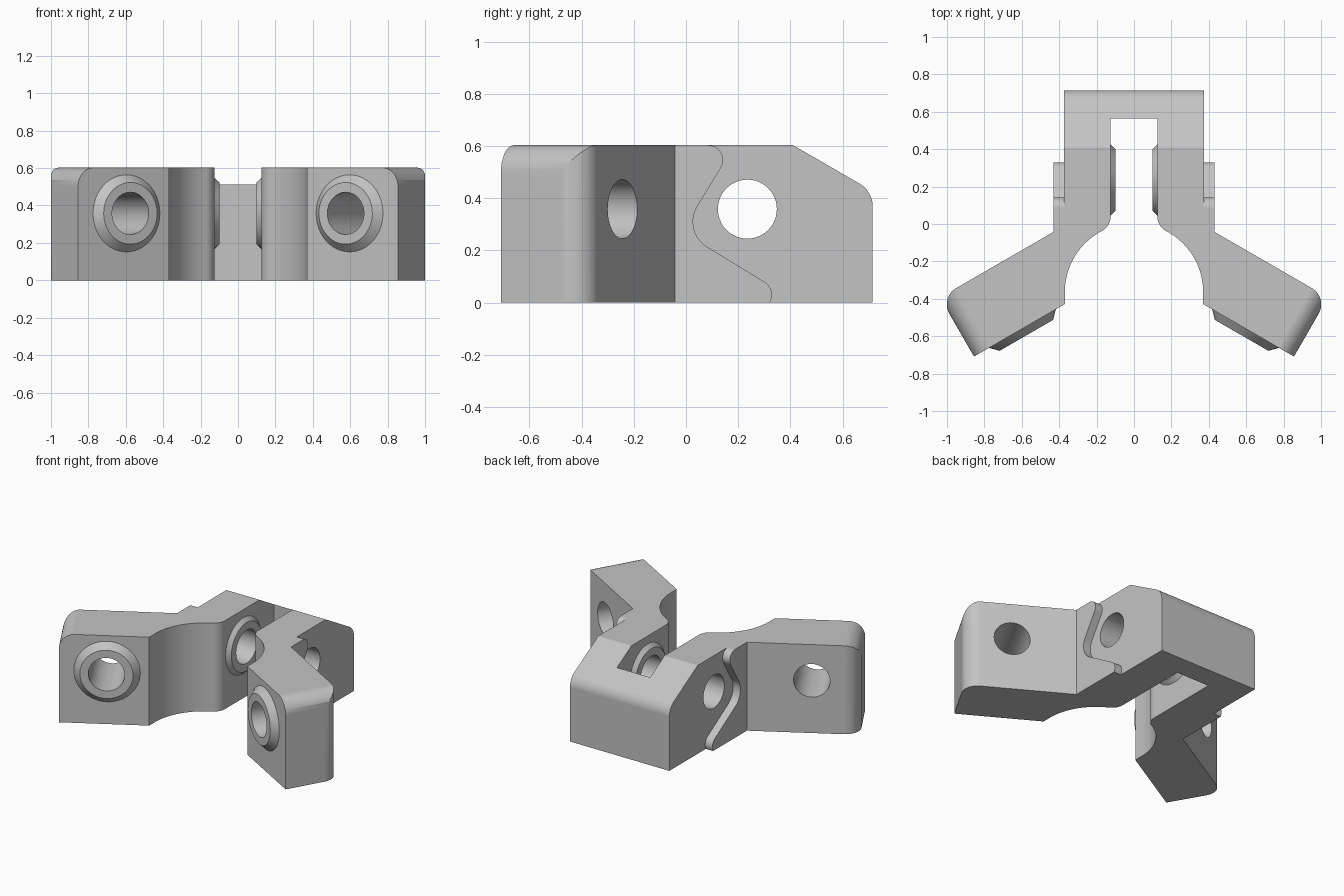
import bpy, bmesh, math
from mathutils import Matrix, Vector

if "Cube" in bpy.data.objects:
    bpy.data.objects.remove(bpy.data.objects["Cube"])

H = 0.603                                  # overall height
C30, S30 = math.cos(math.pi / 6), 0.5
HOLE_Z, HOLE_R, PIN_Y = 0.358, 0.113, 0.235

grey = bpy.data.materials.new("light grey")
grey.diffuse_color = (0.55, 0.55, 0.55, 1)
grey.use_nodes = True
grey.node_tree.nodes["Principled BSDF"].inputs["Base Color"].default_value = grey.diffuse_color


def arc(cx, cy, r, a0, a1, n=12):
    return [(cx + r * math.cos(math.radians(a0 + (a1 - a0) * i / n)),
             cy + r * math.sin(math.radians(a0 + (a1 - a0) * i / n))) for i in range(n + 1)]


def axes(u, v, w):
    return Matrix((u, v, w)).transposed().to_4x4()


def make(name, bm):
    bmesh.ops.recalc_face_normals(bm, faces=bm.faces)
    me = bpy.data.meshes.new(name)
    bm.to_mesh(me)
    bm.free()
    ob = bpy.data.objects.new(name, me)
    bpy.context.collection.objects.link(ob)
    return ob


def prism(name, pts, lo, hi, m=Matrix()):
    bm = bmesh.new()
    face = bm.faces.new([bm.verts.new(m @ Vector((u, v, lo))) for u, v in pts])
    ext = bmesh.ops.extrude_face_region(bm, geom=[face])["geom"]
    shift = m.to_3x3() @ Vector((0, 0, hi - lo))
    bmesh.ops.translate(bm, vec=shift, verts=[v for v in ext if isinstance(v, bmesh.types.BMVert)])
    return make(name, bm)


def cone(name, p, d, r1, r2, length):
    """Frustum starting at p and running along d."""
    bm = bmesh.new()
    d = Vector(d).normalized()
    m = Matrix.Translation(Vector(p) + d * length / 2) @ d.to_track_quat('Z', 'Y').to_matrix().to_4x4()
    bmesh.ops.create_cone(bm, cap_ends=True, segments=48, radius1=r1, radius2=r2, depth=length, matrix=m)
    return make(name, bm)


def combine(target, tool, op):
    mod = target.modifiers.new(op, 'BOOLEAN')
    mod.object, mod.operation, mod.solver = tool, op, 'EXACT'
    bpy.context.view_layer.objects.active = target
    bpy.ops.object.modifier_apply(modifier=mod.name)
    bpy.data.objects.remove(tool)


# Body outline seen from above: slotted block with two splayed arms
END, BACK, FRONT, R = 1.095, 0.1785, -0.186, 0.1


def arm_pt(a, b):                          # along the arm, across the arm
    return (a * C30 + b * S30, -a * S30 + b * C30)


fr, big, cy = 0.085, 0.37, -0.365          # slot mouth fillet, big concave arc
fx = 0.125 + fr
fy = cy + math.sqrt((big + fr) ** 2 - fx ** 2)
ang = math.degrees(math.atan2(fy - cy, fx))
corner = arm_pt(END - R, BACK - R)
half = [(0.125, 0.565)]
half += arc(fx, fy, fr, 180, 180 + ang, 10)
half += arc(0, cy, big, ang, 0, 20)[1:]
half += [(0.37, (FRONT - 0.37 * S30) / C30), arm_pt(END, FRONT)]
half += arc(*corner, R, -30, 60, 14)
half += [(0.375, (BACK - 0.375 * S30) / C30), (0.375, 0.715)]
body = prism("hinge_bracket", half + [(-x, y) for x, y in reversed(half)], 0, H)

# Sloped and rounded top of the rear block
side_axes = axes((0, 1, 0), (0, 0, 1), (1, 0, 0))
slope = [(0.41, H)] + arc(0.615, 0.369, 0.1, 60, 0) + [(0.9, 0.369), (0.9, 0.8), (0.41, 0.8)]
combine(body, prism("slope_cutter", slope, -0.6, 0.6, side_axes), 'DIFFERENCE')

# S-shaped edge of the raised side plates
wave = [(-0.06, 0), (-0.06, H), (0.085, H)]
wave += arc(0.085, H - 0.057, 0.057, 90, -30)[1:]
wave += arc(0.14, 0.31, 0.113, 150, 240)
wave += arc(0.272, 0.03, 0.057, 60, -30)
wave[-1] = (wave[-1][0], 0)

for s in (1, -1):
    t, m = Vector((s * C30, -S30, 0)), Vector((s * S30, C30, 0))
    # Side plate
    lo, hi = sorted((s * 0.33, s * 0.43))
    combine(body, prism("side_plate", wave, lo, hi, side_axes), 'UNION')
    # Rounded top end of the arm
    rnd = arc(END - R, H - R, R, 0, 90, 14) + [(END - R, 0.8), (1.3, 0.8), (1.3, H - R)]
    combine(body, prism("end_cutter", rnd, -0.3, 0.3, axes(t, (0, 0, 1), m)), 'DIFFERENCE')
    # Tapered bosses on the arm front and in the slot
    base = t * 0.796 + Vector((0, 0, HOLE_Z))
    combine(body, cone("arm_boss", base + m * (FRONT + 0.02), -m, 0.226, 0.165, 0.062), 'UNION')
    combine(body, cone("slot_boss", (s * 0.145, PIN_Y, HOLE_Z), (-s, 0, 0), 0.21, 0.165, 0.046), 'UNION')
    # Arm bolt hole
    combine(body, cone("arm_hole", base - m * 0.4, m, HOLE_R, HOLE_R, 0.8), 'DIFFERENCE')

# Pin hole across the block
combine(body, cone("pin_hole", (-0.6, PIN_Y, HOLE_Z), (1, 0, 0), HOLE_R, HOLE_R, 1.2), 'DIFFERENCE')

# Finish: one colour, smooth curves with crisp edges
body.data.materials.clear()
body.data.materials.append(grey)
for p in body.data.polygons:
    p.material_index = 0
bpy.ops.object.select_all(action='DESELECT')
body.select_set(True)
bpy.context.view_layer.objects.active = body
bpy.ops.object.shade_smooth_by_angle(angle=math.radians(25))
wn = body.modifiers.new("flat faces", 'WEIGHTED_NORMAL')
wn.keep_sharp = True
